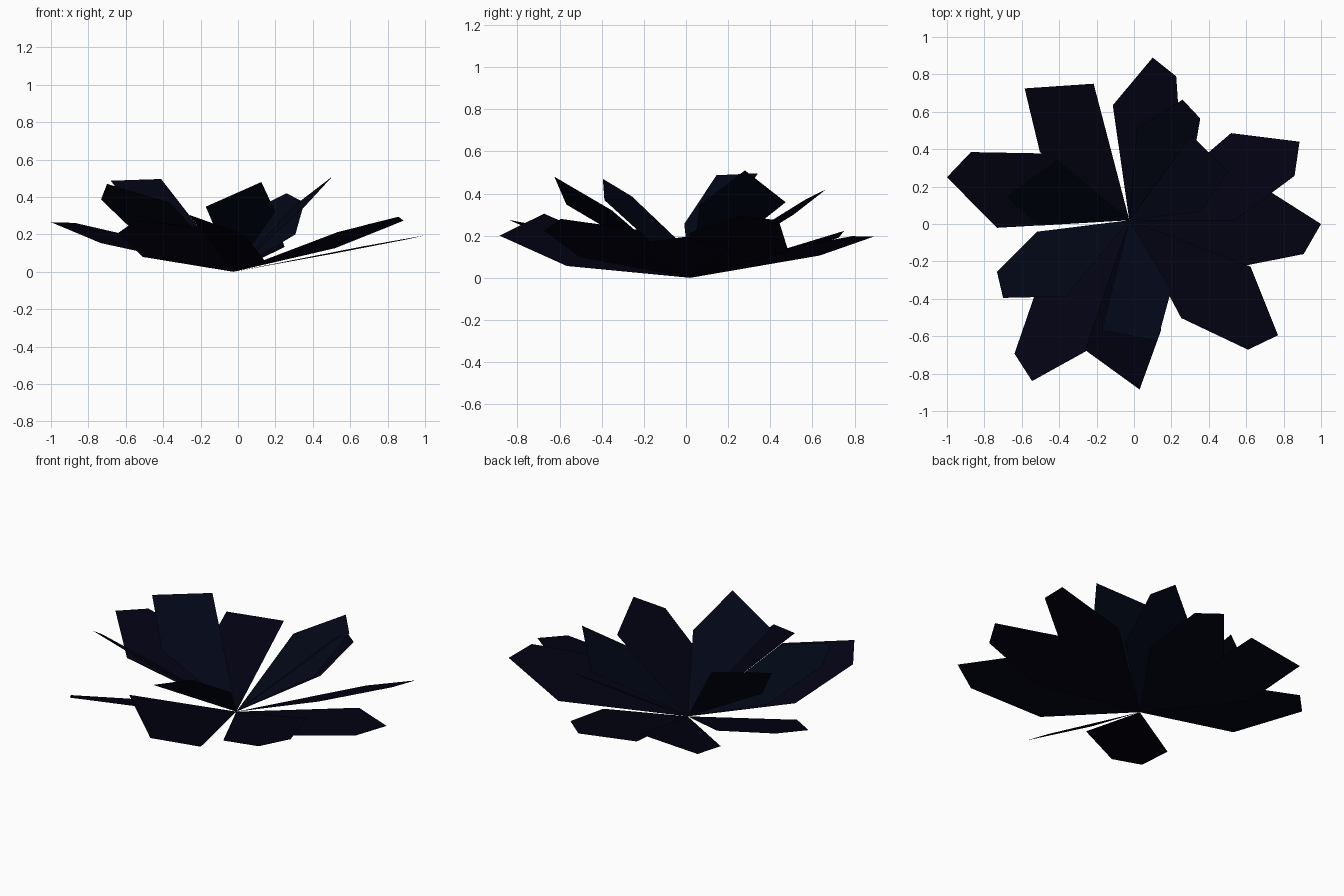
import bpy
from math import cos, sin, radians
from mathutils import Vector

if "Cube" in bpy.data.objects:
    bpy.data.objects.remove(bpy.data.objects["Cube"])

ROOT = Vector((-0.025, 0.02, 0.0))

# Leaf outlines after the root: (radius relative to the tip, angle from tip axis)
CUT_TIP = [(0.70, -16.3), (1.0, 0), (0.925, 9.7), (0.575, 24.5)]   # five-sided leaf
BROAD_TIP = [(0.66, -14.5), (1.0, 0), (0.855, 23.5)]              # four-sided leaf


def material(name, color):
    m = bpy.data.materials.new(name)
    m.diffuse_color = (*color, 1)
    m.use_nodes = True
    m.node_tree.nodes["Principled BSDF"].inputs["Base Color"].default_value = m.diffuse_color
    return m


def leaf(name, outline, tip, second, mat):
    """Flat leaf: main tip corner plus second tip corner fix its plane."""
    t = Vector(tip) - ROOT
    q = Vector(second) - ROOT
    u = t.normalized()
    v = (q - u * q.dot(u)).normalized()
    pts = [ROOT]
    for r, a in outline:
        a = radians(a)
        pts.append(ROOT + t.length * r * (u * cos(a) + v * sin(a)))
    # keep every face pointing up
    if (pts[1] - ROOT).cross(pts[-1] - ROOT).z < 0:
        pts.reverse()
    me = bpy.data.meshes.new(name)
    me.from_pydata([p[:] for p in pts], [], [list(range(len(pts)))])
    me.materials.append(mat)
    ob = bpy.data.objects.new(name, me)
    bpy.context.collection.objects.link(ob)


dark = material("leaf_dark", (0.0005, 0.0005, 0.006))
blue = material("leaf_blue", (0.0005, 0.002, 0.008))

# Spreading outer leaves
outer_cut = [
    ((1.00, 0.00, 0.195), (0.90, -0.15, 0.173)),
    ((0.77, -0.595, 0.28), (0.61, -0.67, 0.224)),
    ((-1.00, 0.25, 0.265), (-0.87, 0.38, 0.26)),
    ((0.10, 0.89, 0.195), (0.215, 0.79, 0.196)),
    ((0.885, 0.44, 0.273), (0.853, 0.265, 0.291)),
    ((-0.545, -0.84, 0.275), (-0.635, -0.695, 0.21)),
]
outer_broad = [
    ((0.03, -0.885, 0.20), (-0.25, -0.68, 0.30)),
    ((-0.585, 0.725, 0.19), (-0.205, 0.74, 0.22)),
]
# Raised inner leaves
inner_cut = [
    ((-0.70, -0.395, 0.47), (-0.725, -0.265, 0.39)),
    ((0.26, 0.665, 0.42), (0.35, 0.59, 0.385)),
]
inner_broad = [
    ((-0.68, 0.145, 0.487), (-0.405, 0.335, 0.487)),
    ((0.505, 0.28, 0.51), (0.325, 0.44, 0.37)),
    ((0.125, -0.625, 0.48), (-0.17, -0.57, 0.35)),
]

for label, outline, leaves, mat in (
    ("outer_cut_leaf", CUT_TIP, outer_cut, dark),
    ("outer_broad_leaf", BROAD_TIP, outer_broad, dark),
    ("inner_cut_leaf", CUT_TIP, inner_cut, blue),
    ("inner_broad_leaf", BROAD_TIP, inner_broad, blue),
):
    for i, (tip, second) in enumerate(leaves, 1):
        leaf(f"{label}_{i}", outline, tip, second, mat)
